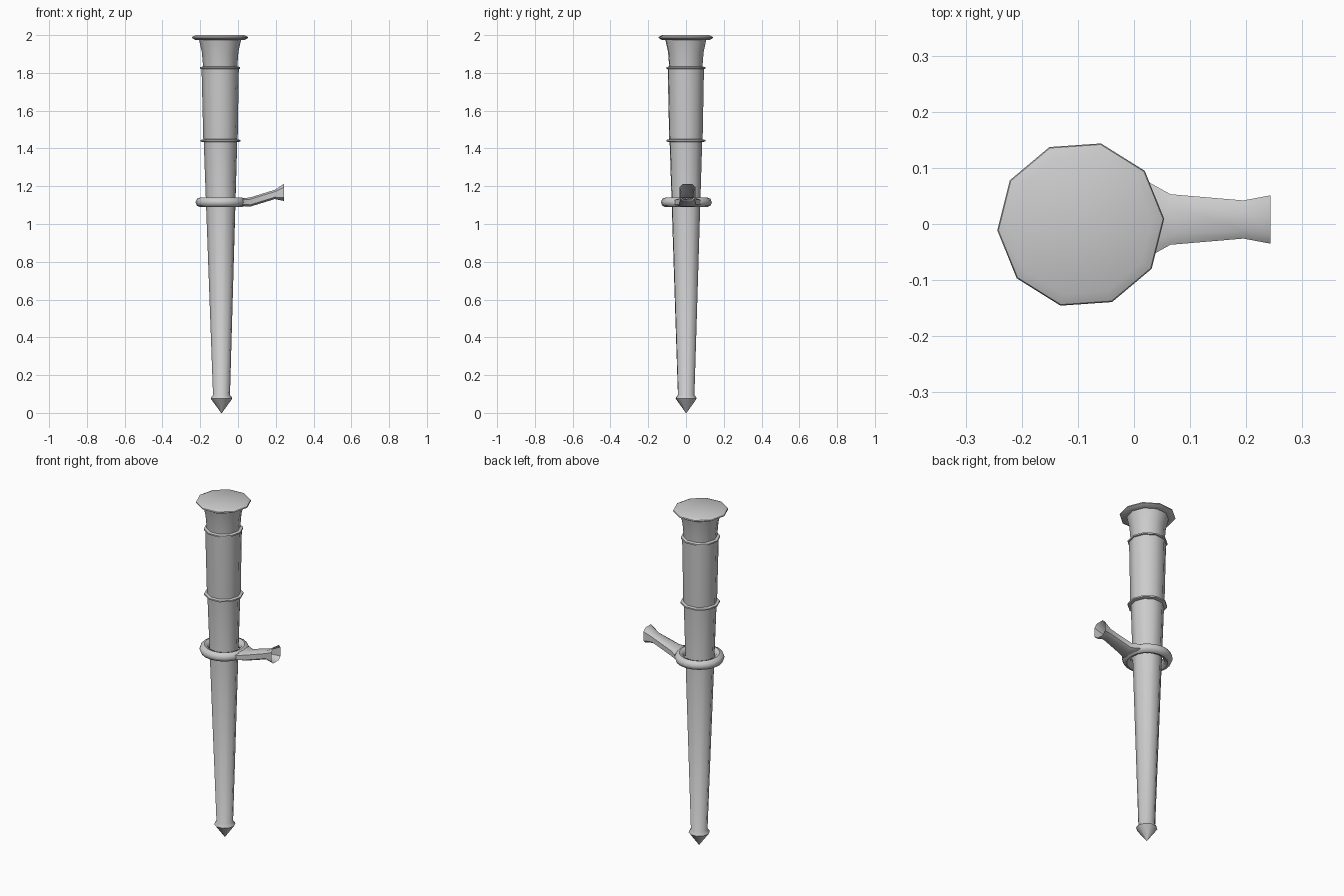
import bpy, bmesh, math

if "Cube" in bpy.data.objects:
    bpy.data.objects.remove(bpy.data.objects["Cube"])

SIDES = 10
TURN = math.radians(4)


def loft(name, rings, cap_start=True, cap_end=True):
    """Skin a list of equal-length point rings into one smooth-shaded object."""
    bm = bmesh.new()
    rows = [[bm.verts.new(p) for p in ring] for ring in rings]
    n = len(rows[0])
    for a, b in zip(rows, rows[1:]):
        for i in range(n):
            j = (i + 1) % n
            bm.faces.new((a[i], a[j], b[j], b[i]))
    if cap_start:
        bm.faces.new(rows[0][::-1])
    if cap_end:
        bm.faces.new(rows[-1])
    bmesh.ops.remove_doubles(bm, verts=bm.verts, dist=1e-5)
    bmesh.ops.recalc_face_normals(bm, faces=bm.faces)
    mesh = bpy.data.meshes.new(name)
    bm.to_mesh(mesh)
    bm.free()
    obj = bpy.data.objects.new(name, mesh)
    bpy.context.collection.objects.link(obj)
    smooth(obj)
    return obj


def smooth(obj):
    bpy.ops.object.select_all(action='DESELECT')
    bpy.context.view_layer.objects.active = obj
    obj.select_set(True)
    bpy.ops.object.shade_smooth_by_angle(angle=math.radians(45))


def turned(name, profile):
    """Ten-sided turned part from (radius, z); the axis leans very slightly."""
    rings = []
    for r, z in profile:
        cx, cy = -0.087 - 0.004 * z, 0.001 * (1 - z)
        rings.append([(cx + r * math.cos(TURN + math.tau * i / SIDES),
                       cy + r * math.sin(TURN + math.tau * i / SIDES), z)
                      for i in range(SIDES)])
    return loft(name, rings)


# Tapered shaft with pointed tip and collar
turned("shaft", [(0.002, 0.0), (0.057, 0.075), (0.055, 0.082), (0.045, 0.095),
                 (0.089, 1.44)])

# Thicker upper grip and flared neck with wide rim
turned("upper_sleeve", [(0.091, 1.435), (0.099, 1.83)])
turned("neck", [(0.09, 1.825), (0.097, 1.91), (0.112, 1.977)])
turned("top_rim", [(0.105, 1.975), (0.132, 1.975), (0.149, 1.985),
                   (0.147, 1.991), (0.128, 2.0)])

# Two thin bands around the sleeve
for label, z in (("lower_band", 1.441), ("upper_band", 1.826)):
    turned(label, [(0.09, z - 0.008), (0.106, z - 0.004),
                   (0.106, z + 0.004), (0.09, z + 0.008)])

# Loose ring round the shaft
bpy.ops.mesh.primitive_torus_add(location=(-0.09, 0.002, 1.115),
                                 major_radius=0.109, minor_radius=0.026,
                                 major_segments=20, minor_segments=8)
ring = bpy.context.object
ring.name = "ring"
smooth(ring)

# Side arm rising from the ring, flaring to an open end: (x, half width, z low, z high)
arm_sections = [(0.02, 0.07, 1.095, 1.135), (0.065, 0.045, 1.092, 1.141),
                (0.195, 0.034, 1.132, 1.181), (0.243, 0.043, 1.122, 1.212)]
arm_rings = []
for x, w, lo, hi in arm_sections:
    mid, h = (lo + hi) / 2, (hi - lo) / 2
    arm_rings.append([(x, 0.008 + w * u, mid + h * v) for u, v in
                      ((1, 0.6), (0.6, 1), (-0.6, 1), (-1, 0.6),
                       (-1, -0.6), (-0.6, -1), (0.6, -1), (1, -0.6))])
loft("arm", arm_rings, cap_end=False)
